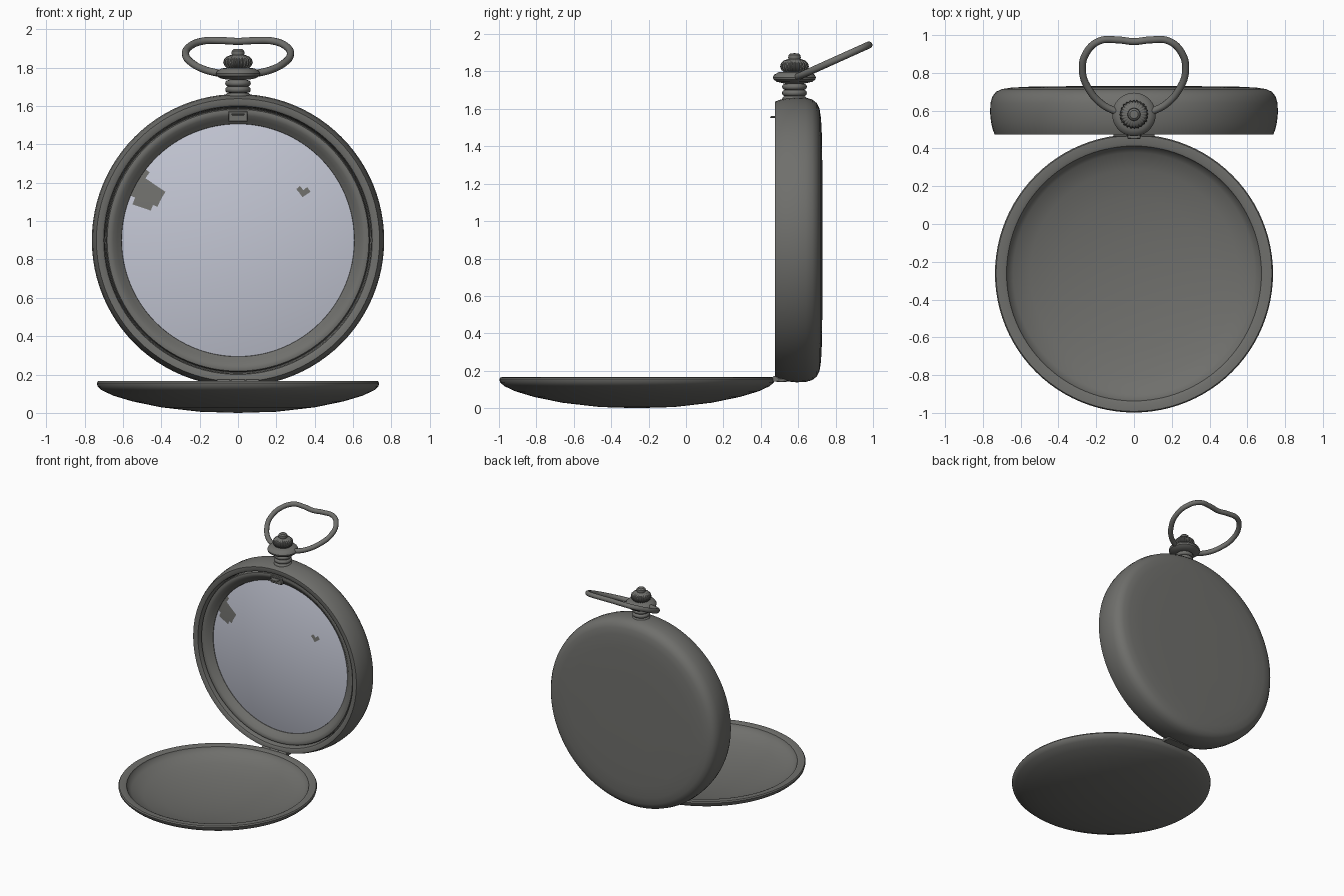
import bpy, bmesh, math
from mathutils import Matrix, Vector

if "Cube" in bpy.data.objects:
    bpy.data.objects.remove(bpy.data.objects["Cube"], do_unlink=True)


def make_material(name, colour):
    mat = bpy.data.materials.new(name)
    mat.use_nodes = True
    mat.diffuse_color = colour
    bsdf = mat.node_tree.nodes["Principled BSDF"]
    bsdf.inputs["Base Color"].default_value = colour
    bsdf.inputs["Roughness"].default_value = 0.5
    return mat


METAL = make_material("dark metal", (0.16, 0.16, 0.15, 1))
GLASS = make_material("pale glass", (0.55, 0.57, 0.66, 1))


def finish(obj, mat, angle=35):
    obj.data.materials.append(mat)
    bpy.ops.object.select_all(action="DESELECT")
    obj.select_set(True)
    bpy.context.view_layer.objects.active = obj
    bpy.ops.object.shade_smooth_by_angle(angle=math.radians(angle))
    return obj


def lathe(name, profile, mat, place, segments=96, flute=0, closed=False):
    """Spin (radius, height) points about local z, then place the result."""
    bm = bmesh.new()
    rings = []
    for r, h in profile:
        if r == 0:
            rings.append([bm.verts.new((0, 0, h))] * segments)
            continue
        ring = []
        for i in range(segments):
            a = math.tau * i / segments
            rr = r - (flute if i % 4 >= 2 else 0)
            ring.append(bm.verts.new((rr * math.cos(a), rr * math.sin(a), h)))
        rings.append(ring)
    pairs = list(zip(rings, rings[1:]))
    if closed:
        pairs.append((rings[-1], rings[0]))
    for low, high in pairs:
        for i in range(segments):
            j = (i + 1) % segments
            corners = dict.fromkeys((low[i], low[j], high[j], high[i]))
            bm.faces.new(list(corners))
    bmesh.ops.recalc_face_normals(bm, faces=bm.faces)
    mesh = bpy.data.meshes.new(name)
    bm.to_mesh(mesh)
    bm.free()
    mesh.transform(place)
    obj = bpy.data.objects.new(name, mesh)
    bpy.context.collection.objects.link(obj)
    return finish(obj, mat)


def box(name, size, centre):
    bpy.ops.mesh.primitive_cube_add(size=1, location=centre)
    obj = bpy.context.object
    obj.name = name
    obj.scale = size
    bpy.ops.object.transform_apply(location=False, rotation=False, scale=True)
    bevel = obj.modifiers.new("soft edge", "BEVEL")
    bevel.width = 0.004
    return finish(obj, METAL)


def arc(cx, cy, radius, start, end, steps=6):
    angles = [math.radians(start + (end - start) * i / steps) for i in range(steps + 1)]
    return [(cx + radius * math.cos(a), cy + radius * math.sin(a)) for a in angles]


# Local z of the case points to the back (+y)
UPRIGHT = Matrix.Translation((0, 0, 0.9)) @ Matrix.Rotation(-math.pi / 2, 4, "X")

# Case: rounded shell with an open front
lathe("case_shell", [
    (0.60, 0.60), (0.69, 0.57), (0.695, 0.50), (0.70, 0.482), (0.712, 0.475),
    (0.738, 0.475), (0.748, 0.50), (0.757, 0.54), (0.762, 0.59), (0.76, 0.64),
    (0.75, 0.675), (0.73, 0.70), (0.70, 0.714), (0.65, 0.722), (0.55, 0.727),
    (0.3, 0.73), (0, 0.73)], METAL, UPRIGHT)

# Bezel: ring that holds the glass
lathe("bezel", [
    (0.688, 0.58), (0.688, 0.515), (0.682, 0.503), (0.668, 0.50), (0.65, 0.507),
    (0.63, 0.525), (0.607, 0.545), (0.603, 0.58)], METAL, UPRIGHT, closed=True)

# Domed glass
RADIUS, EDGE, RISE, RINGS = 0.606, 0.548, 0.07, 24
dome = [(RADIUS * i / RINGS, EDGE - RISE * (1 - (i / RINGS) ** 2)) for i in range(RINGS + 1)]
glass = lathe("domed_glass", dome, GLASS, UPRIGHT)

# Worn spots on the glass, chosen by distance
glass.data.materials.append(METAL)
for face in glass.data.polygons:
    x, z = face.center.x, face.center.z
    patch = math.hypot(x + 0.47, z - 1.14) < 0.075 or math.hypot(x + 0.51, z - 1.20) < 0.055
    dot = math.hypot(x - 0.34, z - 1.16) < 0.02
    if patch or dot:
        face.material_index = 1

# Lid: shallow dish lying open in front
lathe("lid", [
    (0, 0), (0.2, 0.006), (0.4, 0.029), (0.55, 0.06), (0.65, 0.09), (0.71, 0.118),
    (0.732, 0.138), (0.736, 0.155), (0.73, 0.165), (0.69, 0.166), (0.675, 0.16),
    (0.67, 0.145), (0.64, 0.118), (0.55, 0.083), (0.4, 0.05), (0.2, 0.027), (0, 0.02)],
    METAL, Matrix.Translation((0, -0.262, 0)))

# Hinge between lid and case
barrel = [(0, -1), (1, -1), (1, 1), (0, 1)]
for name, x, half in (("hinge_right", -0.075, 0.034), ("hinge_middle", 0, 0.037),
                      ("hinge_left", 0.075, 0.034)):
    lathe(name, [(r * 0.016, h * half) for r, h in barrel], METAL,
          Matrix.Translation((x, 0.476, 0.157)) @ Matrix.Rotation(math.pi / 2, 4, "Y"), 24)
box("hinge_leaf", (0.22, 0.06, 0.02), (0, 0.51, 0.15))

# Catch at the top of the bezel
box("catch_plate", (0.1, 0.03, 0.055), (0, 0.505, 1.545))
box("catch_hook", (0.07, 0.05, 0.01), (0, 0.475, 1.556))

# Winding stem: ridged neck, collar, fluted crown and knob
STEM = Matrix.Translation((0, 0.58, 0))
neck = [(0, 1.63)]
for z in (1.652, 1.685, 1.718):
    neck += arc(0.05, z, 0.0165, -90, 90)
lathe("neck", neck + [(0, 1.75)], METAL, STEM, 48)
lathe("collar", [(0, 1.737), (0.06, 1.737), (0.095, 1.745), (0.112, 1.757), (0.115, 1.769),
                 (0.108, 1.783), (0.085, 1.796), (0, 1.80)], METAL, STEM, 64)
lathe("crown", [(0, 1.795), (0.055, 1.795), (0.07, 1.808), (0.077, 1.825), (0.073, 1.843),
                (0.058, 1.858), (0.035, 1.866), (0, 1.867)], METAL, STEM, 96, flute=0.005)
lathe("knob", [(0, 1.86), (0.03, 1.86), (0.034, 1.874), (0.032, 1.887), (0.022, 1.896),
               (0, 1.898)], METAL, STEM, 40)

# Bow: tilted loop of round wire
half = [(0.085, 0.59), (0.17, 0.635), (0.24, 0.715), (0.273, 0.81), (0.25, 0.91),
        (0.18, 0.97), (0.09, 0.975)]
path = half + [(0, 0.966)] + [(-x, y) for x, y in reversed(half)]
curve = bpy.data.curves.new("bow", "CURVE")
curve.dimensions = "3D"
curve.bevel_depth = 0.019
curve.bevel_resolution = 4
curve.use_fill_caps = True
spline = curve.splines.new("BEZIER")
spline.bezier_points.add(len(path) - 1)
for point, (x, y) in zip(spline.bezier_points, path):
    point.co = Vector((x, y, 1.765 + (y - 0.585) * 0.45))
    point.handle_left_type = point.handle_right_type = "AUTO"
bow = bpy.data.objects.new("bow", curve)
bpy.context.collection.objects.link(bow)
bpy.ops.object.select_all(action="DESELECT")
bow.select_set(True)
bpy.context.view_layer.objects.active = bow
bpy.ops.object.convert(target="MESH")
finish(bpy.context.object, METAL, 60)
